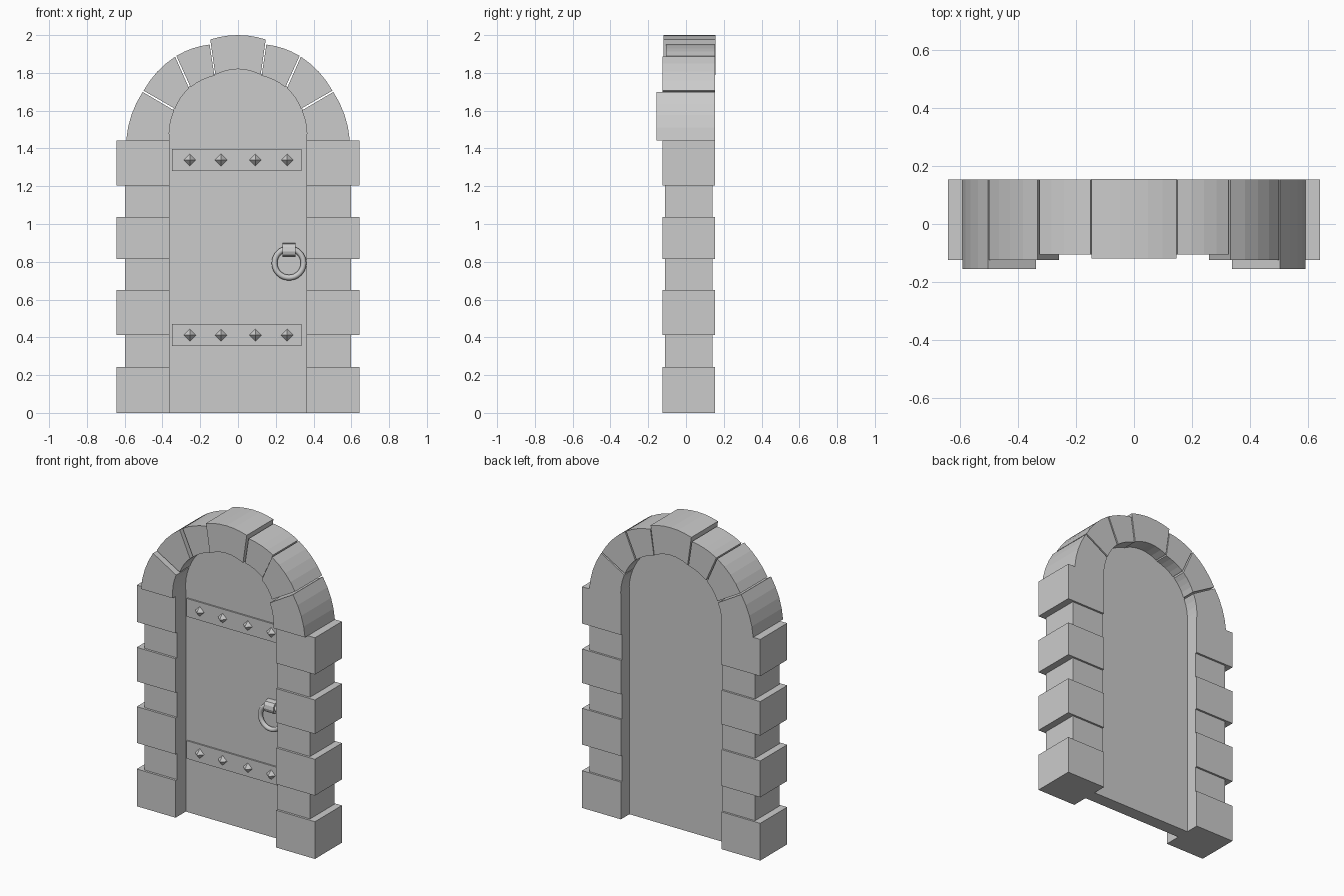
import bpy, bmesh, math
from mathutils import Vector, Matrix

if "Cube" in bpy.data.objects:
    bpy.data.objects.remove(bpy.data.objects["Cube"])


def finish(name, bm, mirror=False):
    bmesh.ops.recalc_face_normals(bm, faces=bm.faces)
    me = bpy.data.meshes.new(name)
    bm.to_mesh(me)
    bm.free()
    ob = bpy.data.objects.new(name, me)
    bpy.context.collection.objects.link(ob)
    if mirror:
        ob.modifiers.new("mirror", 'MIRROR')
    return ob


def prism(name, pts, y0, y1, mirror=False):
    """Extrude an x-z outline from y0 to y1."""
    bm = bmesh.new()
    face = bm.faces.new([bm.verts.new((x, y0, z)) for x, z in pts])
    ext = bmesh.ops.extrude_face_region(bm, geom=[face])["geom"]
    bmesh.ops.translate(bm, vec=(0, y1 - y0, 0),
                        verts=[v for v in ext if isinstance(v, bmesh.types.BMVert)])
    return finish(name, bm, mirror)


def box(name, x0, x1, y0, y1, z0, z1, mirror=False):
    return prism(name, [(x0, z0), (x1, z0), (x1, z1), (x0, z1)], y0, y1, mirror)


def bow(a, b, sag, n=4):
    """Points from a to b, bulging to the left of the direction of travel."""
    a, b = Vector(a), Vector(b)
    d = b - a
    side = Vector((-d.y, d.x)).normalized()
    return [tuple(a + d * (i / n) + side * sag * 4 * (i / n) * (1 - i / n)) for i in range(n + 1)]


# Side blocks: alternating wide and narrow courses
courses = [0, 0.243, 0.413, 0.65, 0.815, 1.037, 1.203, 1.443]
for i, (z0, z1) in enumerate(zip(courses, courses[1:])):
    if i % 2 == 0:
        box("wide_block", 0.363, 0.643, -0.125, 0.153, z0, z1, True)
    else:
        box("narrow_block", 0.363, 0.597, -0.11, 0.14, z0, z1, True)

# Arch stones: outer start/end, inner start/end, front depth, bulges
stones = [
    ((0.592, 1.443), (0.505, 1.699), (0.363, 1.443), (0.338, 1.601), -0.155, 0.017, 0.010),
    ((0.500, 1.706), (0.333, 1.886), (0.333, 1.610), (0.259, 1.718), -0.125, 0.015, 0.008),
    ((0.326, 1.890), (0.150, 1.950), (0.251, 1.724), (0.125, 1.785), -0.105, 0.010, 0.008),
]
opening = []
for o0, o1, i0, i1, front, so, si in stones:
    inner = bow(i0, i1, -si)
    opening += inner
    prism("arch_stone", bow(o0, o1, -so) + inner[::-1], front, 0.153, True)

# Keystone
key_inner = bow((0.12, 1.79), (-0.12, 1.79), -0.03, 6)
prism("keystone", bow((0.147, 1.977), (-0.147, 1.977), -0.023, 6) + key_inner[::-1], -0.12, 0.155)

# Door panel fills the opening, tucked slightly behind the stones
half = [(x * 1.02, 1.443 + (z - 1.443) * 1.02) for x, z in opening]
top = [(x, z + 0.007) for x, z in key_inner]
outline = [(0.37, 0)] + half + top + [(-x, z) for x, z in reversed(half)] + [(-0.37, 0)]
prism("door_panel", outline, -0.02, 0.065)

# Iron straps with pyramid studs
for z0, z1 in ((0.353, 0.47), (1.28, 1.398)):
    box("strap", -0.35, 0.335, -0.03, -0.015, z0, z1)
    for x in (-0.255, -0.09, 0.092, 0.26):
        bm = bmesh.new()
        bmesh.ops.create_cone(bm, cap_ends=True, segments=4, radius1=0.034, radius2=0, depth=0.035,
                              matrix=Matrix.Translation((x, -0.0455, (z0 + z1) / 2))
                              @ Matrix.Rotation(math.pi / 2, 4, 'X'))
        finish("stud", bm)

# Ring handle and its rounded bracket
bpy.ops.mesh.primitive_torus_add(location=(0.27, -0.045, 0.793), rotation=(math.pi / 2, 0, 0),
                                 major_radius=0.077, minor_radius=0.015,
                                 major_segments=32, minor_segments=12)
ring = bpy.context.object
ring.name = "ring_handle"
bpy.ops.object.shade_smooth()
profile = [(-0.015, 0.825), (-0.05, 0.825), (-0.065, 0.835), (-0.072, 0.855),
           (-0.068, 0.878), (-0.055, 0.895), (-0.035, 0.9), (-0.015, 0.9)]
bracket = prism("ring_bracket", profile, -0.035, 0.035)
# Turn the side profile so it faces the front
bracket.data.transform(Matrix(((0, 1, 0, 0.27), (1, 0, 0, 0), (0, 0, 1, 0), (0, 0, 0, 1))))
bracket.data.flip_normals()
